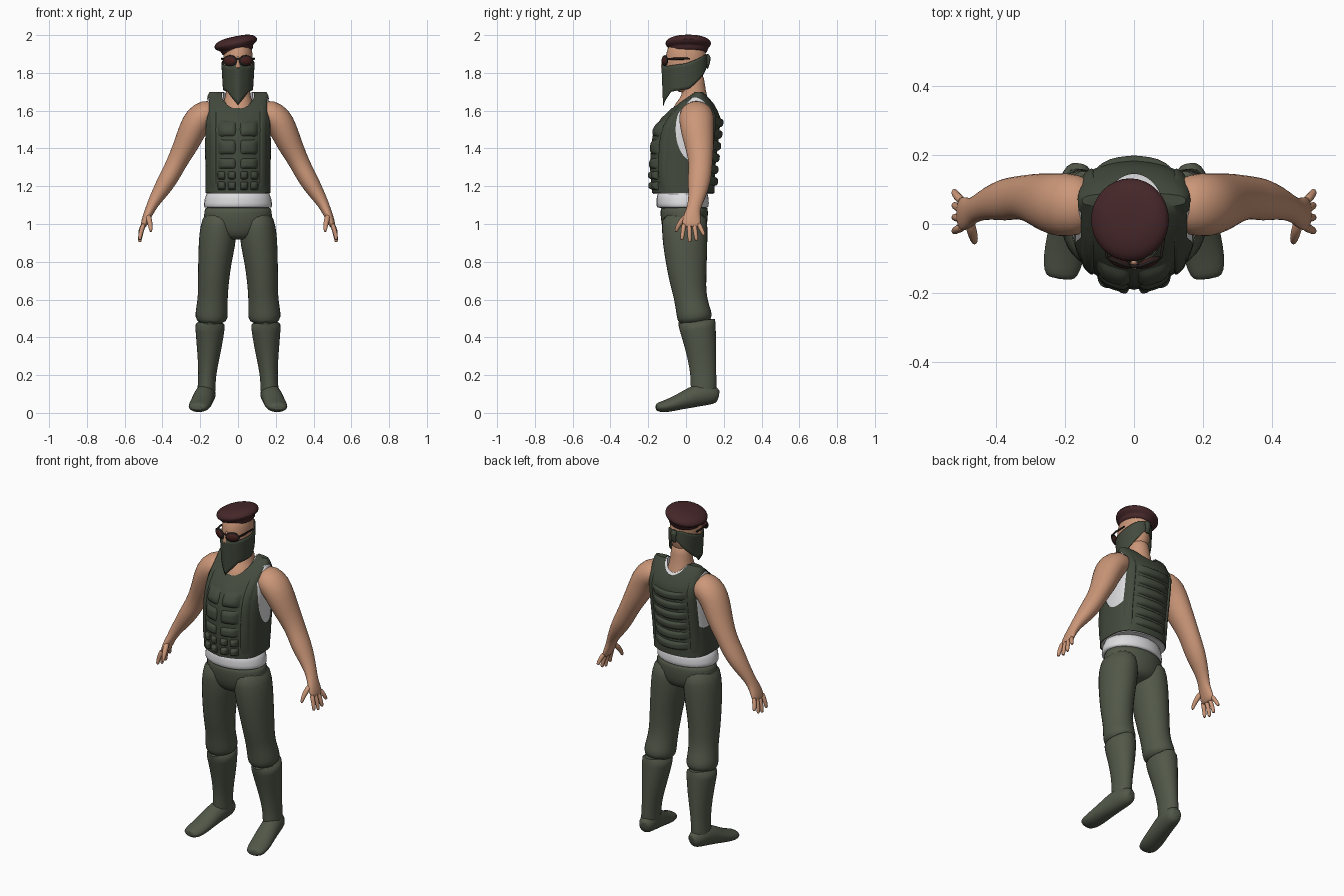
import bpy, bmesh, math
from mathutils import Vector, Matrix

cube = bpy.data.objects.get("Cube")
if cube:
    bpy.data.objects.remove(cube, do_unlink=True)


def material(name, r, g, b):
    m = bpy.data.materials.new(name)
    m.use_nodes = True
    m.diffuse_color = (r, g, b, 1)
    m.node_tree.nodes["Principled BSDF"].inputs["Base Color"].default_value = (r, g, b, 1)
    return m


SKIN = material("skin", .60, .31, .19)
TROUSER = material("trouser green", .083, .096, .066)
VEST = material("vest green", .055, .068, .046)
WHITE = material("shirt white", .72, .72, .74)
BERET = material("beret maroon", .060, .020, .022)
LENS = material("lens red brown", .060, .015, .013)
FRAME = material("frame dark", .018, .012, .012)


def finish(name, bm, mat, subsurf=0, mirror=False, angle=50):
    bmesh.ops.recalc_face_normals(bm, faces=bm.faces)
    me = bpy.data.meshes.new(name)
    bm.to_mesh(me)
    bm.free()
    me.materials.append(mat)
    me.shade_smooth()
    me.set_sharp_from_angle(angle=math.radians(angle))
    ob = bpy.data.objects.new(name, me)
    bpy.context.collection.objects.link(ob)
    if mirror:
        ob.modifiers.new("mirror", 'MIRROR').use_clip = False
    if subsurf:
        s = ob.modifiers.new("smooth", 'SUBSURF')
        s.levels = s.render_levels = subsurf
    return ob


def loft(bm, rings, closed=True, caps=True):
    rows = [[bm.verts.new(p) for p in ring] for ring in rings]
    n = len(rows[0])
    for a, b in zip(rows, rows[1:]):
        for i in range(n if closed else n - 1):
            j = (i + 1) % n
            bm.faces.new((a[i], a[j], b[j], b[i]))
    if caps:
        bm.faces.new(rows[0])
        bm.faces.new(rows[-1])


def tube(bm, sections, side=(0, 1, 0), segs=16):
    """Sections are x, y, z, radius across, radius along the side vector."""
    pts = [Vector(s[:3]) for s in sections]
    rings = []
    for i, s in enumerate(sections):
        t = (pts[min(i + 1, len(pts) - 1)] - pts[max(i - 1, 0)]).normalized()
        u = Vector(side)
        u = (u - t * u.dot(t)).normalized()
        v = t.cross(u)
        rings.append([pts[i] + u * s[4] * math.cos(k * math.tau / segs)
                      + v * s[3] * math.sin(k * math.tau / segs) for k in range(segs)])
    loft(bm, rings)


def part(name, sections, mat, mirror=False, side=(0, 1, 0), subsurf=1):
    bm = bmesh.new()
    tube(bm, sections, side)
    return finish(name, bm, mat, subsurf, mirror)


# Torso outline: height, half width, front y, back y
TORSO = [(1.165, .172, -.18, .15), (1.30, .172, -.185, .155), (1.42, .176, -.178, .17),
         (1.50, .178, -.165, .178), (1.56, .178, -.13, .183), (1.60, .175, -.09, .167),
         (1.645, .168, -.04, .142), (1.68, .16, .015, .112), (1.70, .15, .045, .09)]


def outline(z):
    z = min(max(z, TORSO[0][0]), TORSO[-1][0])
    for a, b in zip(TORSO, TORSO[1:]):
        if z <= b[0]:
            f = (z - a[0]) / (b[0] - a[0])
            return [p + (q - p) * f for p, q in zip(a, b)][1:]


def torso_y(x, z, side, inset=0):
    w, front, back = outline(z)
    c, d, w = (front + back) / 2, (back - front) / 2 - inset, w - inset
    k = min(abs(x) / w, 1)
    prow = d * (.22 if side < 0 else .09)
    return c + side * ((d - prow) * (1 - k ** 3) ** (1 / 3) + prow * (1 - k))


def torso(name, mat, inset):
    rings = []
    for z, w, *_ in TORSO:
        ring = []
        for k in range(48):
            s, c = math.sin(k * math.tau / 48), math.cos(k * math.tau / 48)
            x = (w - inset) * math.copysign(abs(s) ** (2 / 3), s)
            ring.append((x, torso_y(x, z, 1 if c > 0 else -1, inset), z - inset))
        rings.append(ring)
    bm = bmesh.new()
    loft(bm, rings)
    return finish(name, bm, mat, angle=40)


def cutter(name, loc, scale, axis):
    bm = bmesh.new()
    turn = Matrix.Rotation(math.pi / 2, 4, 'Y') if axis == 'X' else Matrix()
    bmesh.ops.create_cone(bm, cap_ends=True, segments=40, radius1=1, radius2=1, depth=2,
                          matrix=Matrix.Translation(loc) @ Matrix.Diagonal((*scale, 1)) @ turn)
    ob = finish(name, bm, VEST)
    ob.hide_render = True
    return ob


def carve(ob, cutters):
    for c in cutters:
        m = ob.modifiers.new("cut", 'BOOLEAN')
        m.operation, m.solver, m.object = 'DIFFERENCE', 'EXACT', c
    bpy.context.view_layer.update()
    dg = bpy.context.evaluated_depsgraph_get()
    me = bpy.data.meshes.new_from_object(ob.evaluated_get(dg))
    ob.modifiers.clear()
    ob.data = me
    me.shade_smooth()
    me.set_sharp_from_angle(angle=math.radians(40))
    for c in cutters:
        bpy.data.objects.remove(c, do_unlink=True)


# Vest shell and shirt with neck and arm openings
vest = torso("vest", VEST, 0)
shell = vest.modifiers.new("shell", 'SOLIDIFY')
shell.thickness, shell.offset = .016, -1
carve(vest, [cutter("neck_hole", (0, .035, 1.65), (.086, .11, .15), 'Z')]
      + [cutter("arm_hole", (s * .23, .045, 1.5), (.1, .1, .17), 'X') for s in (-1, 1)])
shirt = torso("shirt", WHITE, .005)
carve(shirt, [cutter("collar_hole", (0, .03, 1.65), (.078, .098, .12), 'Z')])
part("shirt_hem", [(0, -.018, 1.083, .183, .135), (0, -.018, 1.09, .187, .143),
                   (0, -.018, 1.13, .182, .142), (0, -.018, 1.2, .165, .135)], WHITE)


# Padded vest relief that follows the torso surface
def pad(bm, x0, x1, z0, z1, side, h, bow=0, n=10):
    rows = []
    for j in range(n + 1):
        v = 2 * j / n - 1
        row = []
        for i in range(n + 1):
            u = 2 * i / n - 1
            x = (x0 + x1) / 2 + u * (x1 - x0) / 2
            z = (z0 + z1) / 2 + v * (z1 - z0) / 2 + bow * (x / .12) ** 2
            lift = h * (1 - u ** 4) * (1 - v ** 4) - .003
            row.append((x, torso_y(x, z, side) + side * lift, z))
        rows.append(row)
    loft(bm, rows, closed=False, caps=False)


def pads(name, boxes, mirror=True):
    bm = bmesh.new()
    for b in boxes:
        pad(bm, *b)
    finish(name, bm, VEST, mirror=mirror, angle=60)


pads("front_plate", [(-.12, .12, 1.175, 1.605, -1, .009)], False)
pads("chest_pouches", [(.008, .108, z, z + h, -1, .024)
                       for z, h in ((1.46, .09), (1.365, .085), (1.29, .06))])
pads("belt_pouches", [(x, x + .042, z, z + .045, -1, .027)
                      for x in (.012, .066) for z in (1.18, 1.235)])
pads("back_ribs", [(-.115, .115, 1.2 + i * .062, 1.25 + i * .062, 1, .02, .012)
                   for i in range(6)], False)
pads("shoulder_straps", [(.115, .154, 1.175, 1.665, s, .013) for s in (-1, 1)])

# Trousers
part("hips", [(0, -.01, 1.10, .178, .128), (0, -.01, 1.07, .184, .13), (0, -.008, 1.0, .185, .125),
              (0, -.005, .95, .15, .11), (0, 0, .92, .08, .08)], TROUSER)
part("trouser_legs", [(.098, -.01, 1.07, .08, .12), (.103, -.007, .98, .1, .124),
                      (.111, -.005, .9, .1, .121), (.123, .002, .8, .09, .111),
                      (.130, .01, .7, .084, .1), (.133, .022, .62, .08, .088),
                      (.138, .035, .55, .085, .091), (.141, .048, .505, .09, .097),
                      (.141, .05, .47, .07, .08)], TROUSER, True)

# Boots: shaft with a wide cuff, and a foot turned outward
part("boot_shafts", [(.147, .055, .46, .066, .085), (.147, .055, .492, .076, .094),
                     (.147, .055, .49, .083, .102), (.148, .062, .45, .08, .099),
                     (.152, .078, .35, .068, .084), (.160, .09, .24, .051, .072),
                     (.165, .093, .17, .047, .069), (.168, .093, .1, .05, .07),
                     (.168, .09, .07, .04, .06)], TROUSER, True)
part("boot_feet", [(.158, .175, .088, .032, .025), (.162, .15, .095, .05, .046),
                   (.172, .09, .1, .063, .055), (.182, .03, .083, .057, .056),
                   (.194, -.04, .056, .041, .06), (.205, -.105, .035, .034, .06),
                   (.212, -.145, .03, .026, .05), (.214, -.16, .03, .016, .035)],
     TROUSER, True, side=(1, .17, 0))

# Arms, with palm
part("arms", [(.11, .055, 1.59, .06, .07), (.165, .055, 1.585, .08, .091),
              (.212, .055, 1.555, .081, .095), (.245, .06, 1.49, .074, .088),
              (.275, .07, 1.42, .067, .079), (.312, .077, 1.35, .057, .067),
              (.342, .076, 1.29, .053, .063), (.375, .07, 1.23, .052, .063),
              (.415, .062, 1.165, .042, .05), (.45, .048, 1.11, .031, .039),
              (.468, .038, 1.07, .026, .038), (.482, .031, 1.04, .023, .047),
              (.497, .029, 1.0, .019, .051), (.505, .029, .98, .012, .045)], SKIN, True)

# Fingers and thumb
bm = bmesh.new()
for y0, y1, tip in ((-.01, -.022, .915), (.017, .02, .903), (.043, .056, .911), (.066, .096, .94)):
    tube(bm, [(.497 + .035 * f - .012 * f ** 3, y0 + (y1 - y0) * f, 1.005 + (tip - 1.005) * f, r, r)
              for f, r in ((0, .014), (.35, .013), (.7, .012), (.93, .010), (1, .006))], segs=8)
tube(bm, [(.478, .01, 1.05, .018, .018), (.468, -.025, 1.015, .016, .016),
          (.463, -.045, .985, .013, .013), (.461, -.056, .955, .007, .007)], (1, 0, 0), 8)
finish("fingers", bm, SKIN, 1, True)

# Neck and head
part("neck", [(0, .03, 1.5, .11, .1), (0, .03, 1.585, .1, .115), (0, .04, 1.63, .085, .095),
              (0, .045, 1.68, .066, .066), (0, .04, 1.74, .06, .06), (0, .035, 1.8, .06, .06)], SKIN)
part("head", [(0, -.04, 1.70, .03, .04), (0, -.025, 1.73, .055, .075), (0, -.01, 1.78, .074, .1),
              (0, -.002, 1.84, .081, .11), (0, .001, 1.9, .081, .11), (0, .005, 1.95, .07, .095),
              (0, .005, 1.97, .04, .06)], SKIN)
part("nose", [(0, -.105, 1.89, .008, .01), (0, -.117, 1.85, .012, .014),
              (0, -.122, 1.82, .016, .014)], SKIN)


# Face scarf: a wrap with a hanging front point and a narrow back band
def ramp(a, stops):
    for (a0, z0), (a1, z1) in zip(stops, stops[1:]):
        if a <= a1:
            return z0 + (z1 - z0) * (a - a0) / (a1 - a0)
    return stops[-1][1]


rows = []
for j in range(9):
    f = j / 8
    row = []
    for k in range(49):
        a = -180 + k * 7.5
        top = ramp(abs(a), [(0, 1.85), (30, 1.835), (90, 1.85), (150, 1.893), (180, 1.895)])
        low = ramp(abs(a), [(0, 1.628), (45, 1.70), (100, 1.715), (140, 1.78), (180, 1.85)])
        z = top + (low - top) * f
        drop = max(0, 1.84 - z)
        ca, sa = math.cos(math.radians(a)), math.sin(math.radians(a))
        fold = .012 * max(0, 1 - abs(a) / 30)
        row.append(((.0875 - .06 * drop) * sa, -.003 - (.115 - .04 * drop) * ca - fold, z))
    rows.append(row)
bm = bmesh.new()
loft(bm, rows, closed=False, caps=False)
bmesh.ops.remove_doubles(bm, verts=bm.verts, dist=.0005)
finish("face_scarf", bm, VEST).modifiers.new("cloth", 'SOLIDIFY').thickness = .004
part("scarf_knot", [(0, .108, 1.9, .012, .01), (0, .12, 1.88, .022, .014),
                    (0, .118, 1.85, .012, .008), (0, .112, 1.82, .018, .005)], VEST)

# Sunglasses
turn = Matrix.Translation((.042, -.112, 1.865)) @ Matrix.Rotation(math.radians(22), 4, 'Z')
for name, mat, size in (("lens_rims", FRAME, (.041, .009, .029)), ("lenses", LENS, (.035, .013, .023))):
    bm = bmesh.new()
    bmesh.ops.create_uvsphere(bm, u_segments=20, v_segments=12, radius=1,
                              matrix=turn @ Matrix.Diagonal((*size, 1)))
    finish(name, bm, mat, mirror=True)
part("glasses_bridge", [(-.015, -.12, 1.872, .005, .005), (0, -.123, 1.875, .005, .005),
                        (.015, -.12, 1.872, .005, .005)], FRAME, subsurf=0)
part("glasses_temples", [(.078, -.096, 1.873, .004, .006), (.085, -.05, 1.875, .004, .006),
                         (.086, .02, 1.875, .004, .005)], FRAME, True, (0, 0, 1), 0)

# Beret, tilted down toward the right side
beret = part("beret", [(0, 0, -.04, .078, .096), (0, 0, -.034, .085, .103), (0, 0, -.012, .089, .107),
                       (0, 0, -.006, .108, .117), (0, 0, .01, .121, .126), (0, 0, .028, .114, .119),
                       (0, 0, .043, .085, .09), (0, 0, .049, .04, .045)], BERET)
beret.matrix_world = (Matrix.Translation((-.009, .012, 1.945))
                      @ Matrix.Rotation(math.radians(-12), 4, 'Y'))
